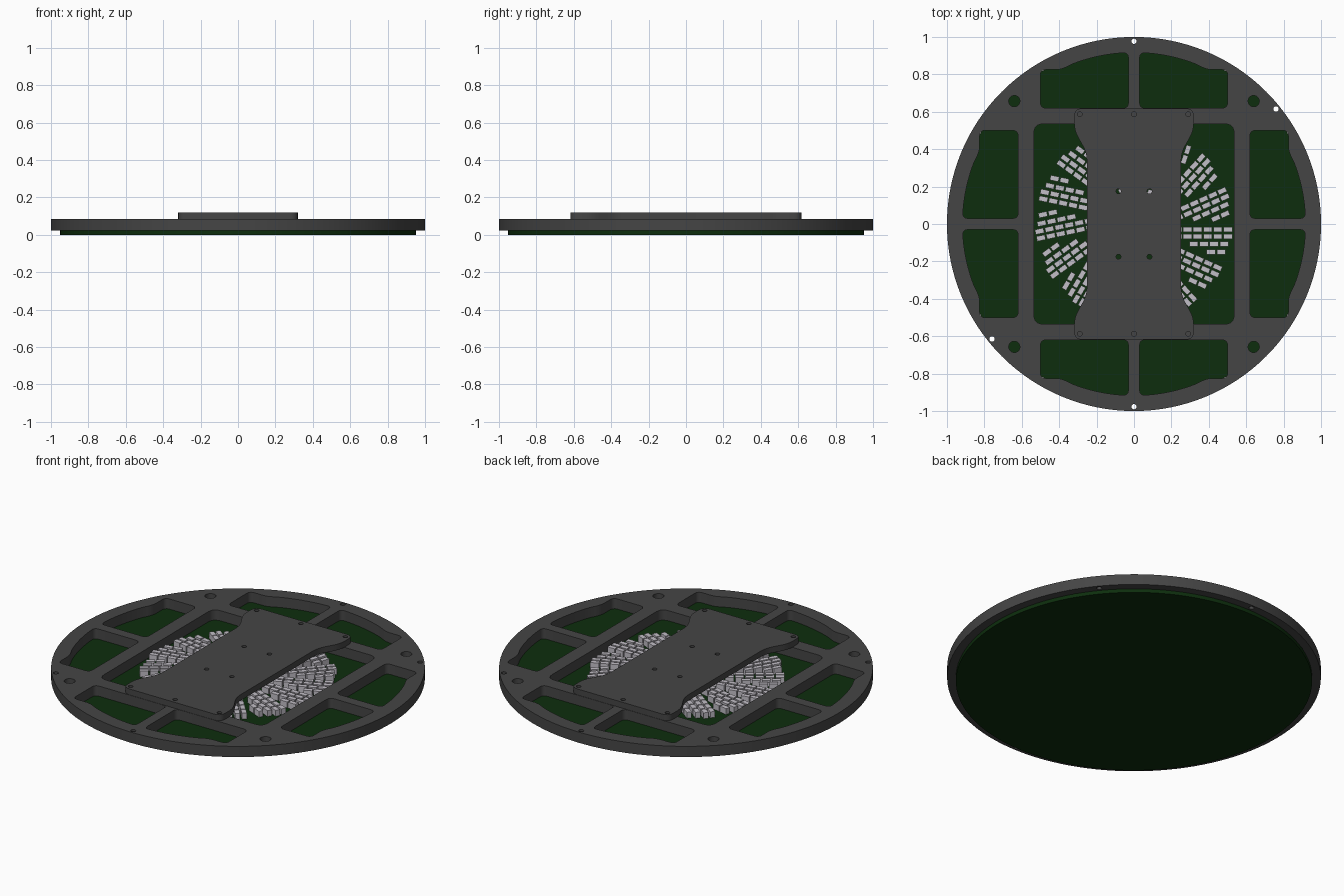
import bpy, bmesh
from math import sin, cos, radians, pi
from mathutils import Matrix, Vector

if "Cube" in bpy.data.objects:
    bpy.data.objects.remove(bpy.data.objects["Cube"])


def material(name, colour):
    m = bpy.data.materials.new(name)
    m.use_nodes = True
    m.diffuse_color = (*colour, 1)
    bsdf = m.node_tree.nodes["Principled BSDF"]
    bsdf.inputs["Base Color"].default_value = (*colour, 1)
    bsdf.inputs["Roughness"].default_value = 0.6
    return m


GREY = material("dark grey", (0.06, 0.06, 0.06))
GREEN = material("board green", (0.004, 0.027, 0.004))
SILVER = material("pale silver", (0.54, 0.52, 0.57))


def circle(x, y, r, n=20):
    return [(x + r * cos(2 * pi * i / n), y + r * sin(2 * pi * i / n)) for i in range(n)]


def rounded(points, r, steps=5):
    """Round every corner of an outline."""
    out = []
    for i, p in enumerate(points):
        p, a, b = Vector(p), Vector(points[i - 1]), Vector(points[(i + 1) % len(points)])
        p0 = p + (a - p).normalized() * min(r, (a - p).length * 0.45)
        p1 = p + (b - p).normalized() * min(r, (b - p).length * 0.45)
        for k in range(steps + 1):
            t = k / steps
            out.append(tuple(p0 * (1 - t) ** 2 + p * 2 * t * (1 - t) + p1 * t * t))
    return out


def finish(name, mesh, mat):
    ob = bpy.data.objects.new(name, mesh)
    bpy.context.collection.objects.link(ob)
    mesh.materials.clear()
    mesh.materials.append(mat)
    bpy.ops.object.select_all(action="DESELECT")
    ob.select_set(True)
    bpy.context.view_layer.objects.active = ob
    bpy.ops.object.shade_smooth_by_angle(angle=radians(30))
    return ob


def plate(name, outlines, z0, z1, mat):
    """Flat plate: the first outline is the edge, the others are holes."""
    curve = bpy.data.curves.new(name + "_outline", "CURVE")
    curve.dimensions = "2D"
    curve.fill_mode = "BOTH"
    curve.extrude = (z1 - z0) / 2
    for outline in outlines:
        s = curve.splines.new("POLY")
        s.points.add(len(outline) - 1)
        for pt, (x, y) in zip(s.points, outline):
            pt.co = (x, y, 0, 1)
        s.use_cyclic_u = True
    tmp = bpy.data.objects.new(name + "_outline", curve)
    bpy.context.collection.objects.link(tmp)
    bpy.context.view_layer.update()
    mesh = bpy.data.meshes.new_from_object(tmp.evaluated_get(bpy.context.evaluated_depsgraph_get()))
    bpy.data.objects.remove(tmp)
    mesh.name = name
    bm = bmesh.new()
    bm.from_mesh(mesh)
    bmesh.ops.remove_doubles(bm, verts=bm.verts, dist=0.0002)
    bmesh.ops.translate(bm, verts=bm.verts, vec=(0, 0, (z0 + z1) / 2))
    bmesh.ops.recalc_face_normals(bm, faces=bm.faces)
    bm.to_mesh(mesh)
    bm.free()
    return finish(name, mesh, mat)


SIGNS = [(sx, sy) for sx in (1, -1) for sy in (1, -1)]

# Round circuit board
plate("circuit_board", [circle(0, 0, 0.953, 128)], 0, 0.025, GREEN)

# Ring frame with window, eight pockets and holes
pocket = [(0.62, 0.03), (0.62, 0.5), (0.825, 0.5), (0.825, 0.39)]
pocket += [(0.917 * cos(radians(a)), 0.917 * sin(radians(a))) for a in range(21, 3, -3)]
pocket = rounded(pocket + [(0.917, 0.03)], 0.03)
frame = [circle(0, 0, 1, 128)]
frame.append(rounded([(0.535 * x, 0.535 * y) for x, y in ((1, 1), (-1, 1), (-1, -1), (1, -1))], 0.05))
for sx, sy in SIGNS:
    frame.append([(sx * x, sy * y) for x, y in pocket])
    frame.append([(sx * y, sy * x) for x, y in pocket])
    frame.append(circle(sx * 0.64, sy * 0.657, 0.03))
for a in (39, 90, 219, 270):
    frame.append(circle(0.977 * cos(radians(a)), 0.977 * sin(radians(a)), 0.014))
plate("ring_frame", frame, 0.022, 0.085, GREY)

# Waisted cover plate with screw holes
quarter = [(0.32, 0.618), (0.32, 0.5), (0.252, 0.38)]
edge = quarter + [(x, -y) for x, y in reversed(quarter)]
edge += [(-x, -y) for x, y in quarter] + [(-x, y) for x, y in reversed(quarter)]
cover = [rounded(edge, 0.045)]
for sx, sy in SIGNS:
    cover.append(circle(sx * 0.29, sy * 0.587, 0.013, 16))
    cover.append(circle(sx * 0.083, sy * 0.175, 0.013, 16))
for sy in (1, -1):
    cover.append(circle(0, sy * 0.587, 0.013, 16))
plate("cover_plate", cover, 0.085, 0.12, GREY)

# Fifteen sectors of small chips: (row offset, outermost chip, count)
rows = [(-0.03, 0.502, 7), (-0.067, 0.502, 6), (-0.106, 0.482, 4), (-0.15, 0.466, 2)]
bm = bmesh.new()
for sector in range(15):
    turn = Matrix.Rotation(sector * 2 * pi / 15, 4, "Z")
    for v, outer, count in rows:
        for i in range(count):
            place = Matrix.Translation((outer - 0.054 * i, v, 0.042))
            size = Matrix.Diagonal((0.047, 0.027, 0.036, 1))
            bmesh.ops.create_cube(bm, size=1, matrix=turn @ place @ size)
chips = bpy.data.meshes.new("chips")
bm.to_mesh(chips)
bm.free()
finish("chips", chips, SILVER)
